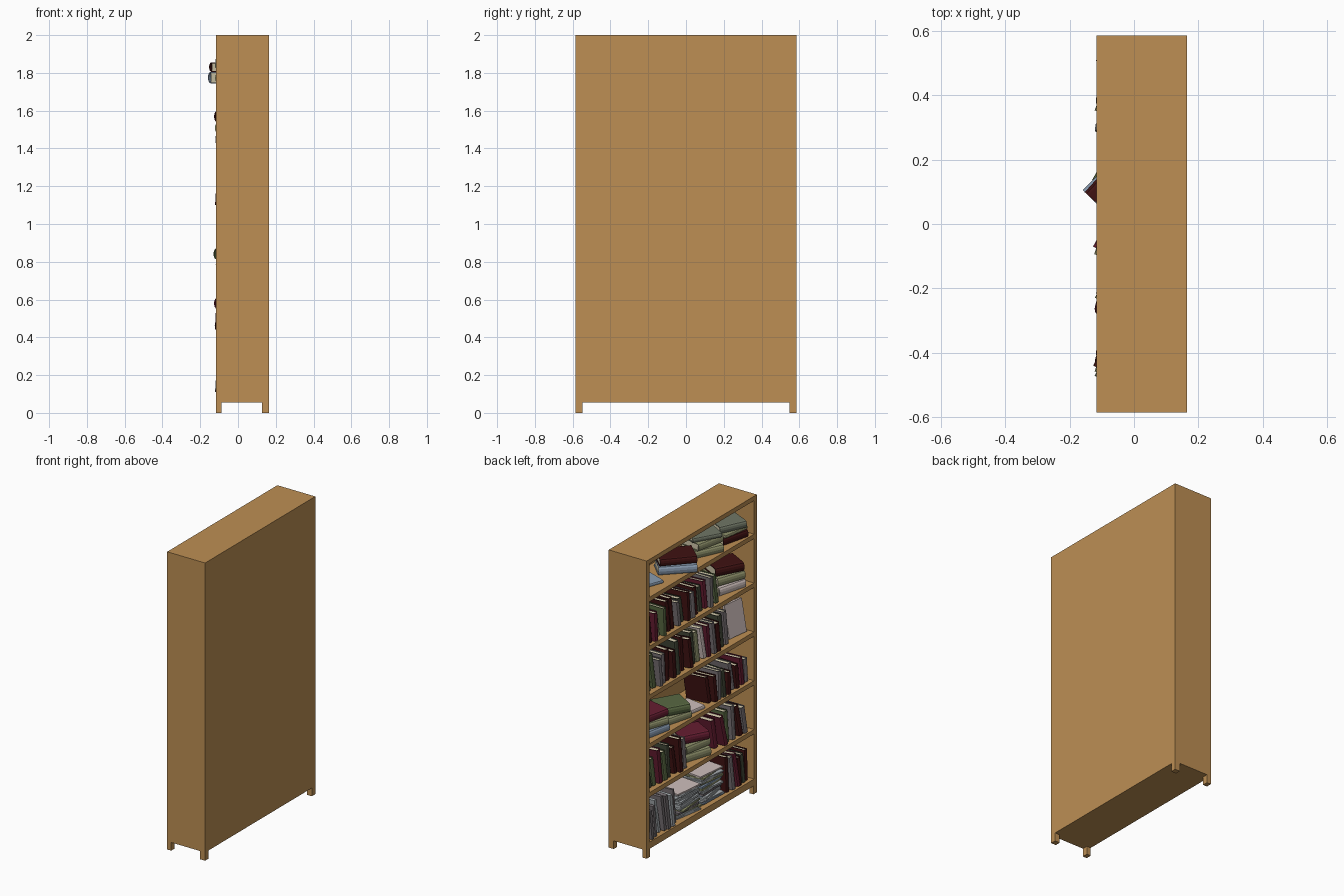
import bpy, bmesh, math, random
from mathutils import Matrix, Vector

if "Cube" in bpy.data.objects:
    bpy.data.objects.remove(bpy.data.objects["Cube"])

random.seed(11)
R = random.uniform

def mat(name, r, g, b):
    m = bpy.data.materials.new(name)
    m.diffuse_color = (r, g, b, 1)
    m.use_nodes = True
    m.node_tree.nodes["Principled BSDF"].inputs["Base Color"].default_value = m.diffuse_color
    return m

WOOD = mat("wood", 0.51, 0.275, 0.088)
PAPER = mat("paper", 0.66, 0.60, 0.42)
C = {
    "maroon": mat("maroon", 0.05, 0.006, 0.006),
    "red": mat("red", 0.13, 0.012, 0.03),
    "green": mat("green", 0.10, 0.14, 0.055),
    "dark": mat("dark", 0.055, 0.065, 0.04),
    "olive": mat("olive", 0.28, 0.29, 0.15),
    "grey": mat("grey", 0.19, 0.165, 0.175),
    "sage": mat("sage", 0.16, 0.18, 0.13),
    "blue": mat("blue", 0.25, 0.33, 0.44),
    "pale": mat("pale", 0.62, 0.52, 0.50),
    "silver": mat("silver", 0.40, 0.43, 0.45),
}

def finish(bm, name, mats):
    bmesh.ops.recalc_face_normals(bm, faces=bm.faces)
    me = bpy.data.meshes.new(name)
    bm.to_mesh(me)
    bm.free()
    for m in mats:
        me.materials.append(m)
    ob = bpy.data.objects.new(name, me)
    bpy.context.collection.objects.link(ob)
    return ob

def add_box(bm, a, b, mi=0):
    a, b = Vector(a), Vector(b)
    m = Matrix.Translation((a + b) / 2) @ Matrix.Diagonal((*(b - a), 1))
    vs = bmesh.ops.create_cube(bm, size=1, matrix=m)["verts"]
    for f in {f for v in vs for f in v.link_faces}:
        f.material_index = mi

def box(name, a, b, m):
    bm = bmesh.new()
    add_box(bm, a, b)
    return finish(bm, name, [m])

# Cabinet
X0, X1, Y, T = -0.117, 0.165, 0.585, 0.03
SHELF = [0.1, 0.433, 0.761, 1.089, 1.417, 1.745]
for s, n in ((1, "left"), (-1, "right")):
    y0, y1 = sorted((s * Y, s * (Y - T)))
    box(n + "_side", (X0, y0, 0.055), (X1, y1, 2), WOOD)
    l0, l1 = sorted((s * Y, s * (Y - 0.037)))
    box(n + "_front_leg", (X0, l0, 0), (X0 + 0.03, l1, 0.055), WOOD)
    box(n + "_back_leg", (X1 - 0.037, l0, 0), (X1, l1, 0.055), WOOD)
box("top_panel", (X0, -Y + T, 2 - T), (X1, Y - T, 2), WOOD)
box("back_panel", (X1 - 0.015, -Y + T, 0.055), (X1, Y - T, 2 - T), WOOD)
for i, z in enumerate(SHELF):
    box("shelf", (X0, -Y + T, 0.055 if i == 0 else z - T), (X1 - 0.015, Y - T, z), WOOD)

def place(bm, loc, rot):
    # Rotate, then drop the lowest point onto loc.z
    bm.transform(rot)
    low = min(v.co.z for v in bm.verts)
    bm.transform(Matrix.Translation((loc[0], loc[1], loc[2] - low)))

def rotation(lean=0, pitch=0, yaw=0):
    r = lambda a, ax: Matrix.Rotation(math.radians(a), 4, ax)
    return r(yaw, 'Z') @ r(pitch, 'Y') @ r(lean, 'X')

def book(loc, w, t, h, color, rot):
    # Hardback: C-shaped cover with a rounded spine at -x, paper block inside
    c, n = 0.005, 6
    def arc(half, bulge, x):
        return [(x - bulge * math.sin(math.pi * k / n), half * math.cos(math.pi * k / n))
                for k in range(n + 1)]
    x0 = -w / 2 + t * 0.3
    outer = [(w / 2, t / 2)] + arc(t / 2, t * 0.3, x0) + [(w / 2, -t / 2)]
    inner = [(w / 2, t / 2 - c)] + arc(t / 2 - c, t * 0.3 - c, x0) + [(w / 2, -t / 2 + c)]
    bm = bmesh.new()
    o = [bm.verts.new((x, y, -h / 2)) for x, y in outer]
    i = [bm.verts.new((x, y, -h / 2)) for x, y in inner]
    fs = [bm.faces.new((o[k], o[k + 1], i[k + 1], i[k])) for k in range(len(o) - 1)]
    ex = bmesh.ops.extrude_face_region(bm, geom=fs)["geom"]
    for v in ex:
        if isinstance(v, bmesh.types.BMVert):
            v.co.z += h
    m = 0.006
    add_box(bm, (x0, -t / 2 + c, -h / 2 + m), (w / 2 - m, t / 2 - c, h / 2 - m), 1)
    place(bm, loc, rot)
    finish(bm, "book", [C[color], PAPER])

def magazine(loc, w, t, h, color, rot):
    bm = bmesh.new()
    add_box(bm, (-w / 2, -t / 2, -h / 2), (w / 2, t / 2, h / 2))
    place(bm, loc, rot)
    finish(bm, "magazine", [C[color]])

def row(shelf, y, y_end, hs, colors, ts=(0.03, 0.042), lean=7, make=book):
    # Upright books spread evenly from left to right, slightly untidy
    step = (y - y_end) / len(colors)
    for k, color in enumerate(colors):
        t, h, w = min(R(*ts), step * 0.85), R(*hs), R(0.15, 0.18)
        make((R(-0.118, -0.088) + w / 2, y - step * (k + 0.5), SHELF[shelf]), w, t, h,
             color, rotation(-R(1, lean), R(0, 5), R(-6, 4)))

def stack(shelf, x, y, items, w=0.17, h=0.23):
    # Flat pile: items are (colour, thickness, yaw), bottom first
    z = SHELF[shelf]
    for color, t, yaw in items:
        book((x, y, z), w, t, h, color, rotation(90, 0, yaw))
        z += t + 0.001
        w, h = w * 0.97, h * 0.97

def pile(shelf, x, y, top):
    z = SHELF[shelf]
    while z < top:
        t = R(0.007, 0.014)
        magazine((x + R(-.008, .012), y + R(-.015, .015), z), 0.155, t, 0.21,
                 random.choice(["silver", "blue", "grey", "silver", "silver", "olive"]),
                 rotation(90, R(-1.5, 1.5), R(-10, 10)))
        z += t + 0.002
    magazine((x, y, z), 0.155, 0.01, 0.21, "pale", rotation(90, 0, -6))

# Top shelf: flat stacks, one jutting out at the front
stack(5, -0.014, 0.13, [("blue", 0.06, -45), ("maroon", 0.05, -42)], 0.17, 0.24)
stack(5, 0.03, 0.41, [("blue", 0.02, -20)], 0.14, 0.2)
stack(5, 0.0, -0.17, [("olive", 0.055, -25), ("olive", 0.05, -12), ("sage", 0.03, -30)], 0.17, 0.21)
stack(5, -0.01, -0.42, [("maroon", 0.05, -14), ("olive", 0.02, -8), ("sage", 0.05, -25)], 0.17, 0.2)

# Fifth shelf: upright row and a stack
row(4, 0.55, -0.20, (0.16, 0.21), ["maroon", "red", "olive", "green", "maroon", "maroon", "grey", "dark",
                                   "maroon", "grey", "maroon", "dark", "red", "grey", "green"])
stack(4, -0.01, -0.39, [("pale", 0.06, -15), ("olive", 0.06, -20), ("maroon", 0.06, -28)], 0.17, 0.21)

# Fourth shelf: long row and a pale book facing out
row(3, 0.55, -0.33, (0.18, 0.23), ["olive", "green", "grey", "grey", "maroon", "maroon", "dark", "maroon", "maroon",
                                   "dark", "olive", "pale", "red", "grey", "maroon", "dark", "grey"])
magazine((-0.045, -0.45, SHELF[3]), 0.15, 0.02, 0.22, "pale", rotation(0, 10, 0) @ rotation(0, 0, 80))

# Third shelf: two stacks, a loose flat book, upright row
stack(2, -0.01, 0.42, [("blue", 0.05, -12), ("olive", 0.05, -20), ("red", 0.05, -12)], 0.17, 0.21)
stack(2, -0.01, 0.18, [("olive", 0.05, -15), ("green", 0.06, -30)], 0.17, 0.2)
stack(2, -0.02, 0.0, [("pale", 0.025, -10)], 0.15, 0.13)
row(2, -0.09, -0.53, (0.15, 0.2), ["maroon", "maroon", "grey", "dark", "maroon", "grey", "maroon", "red", "grey"])

# Second shelf: uprights either side of a stack
row(1, 0.55, 0.13, (0.17, 0.23), ["dark", "green", "red", "green", "dark", "maroon", "maroon", "grey"])
stack(1, -0.01, -0.02, [("olive", 0.06, -18), ("olive", 0.055, -10), ("red", 0.06, -28)], 0.17, 0.21)
row(1, -0.16, -0.50, (0.18, 0.23), ["red", "red", "green", "grey", "maroon", "grey"], lean=12)

# Bottom shelf: thin uprights, magazine piles, books
row(0, 0.54, 0.23, (0.19, 0.24), ["grey", "grey", "silver", "grey", "grey", "silver", "grey"], (0.012, 0.025), 9, magazine)
pile(0, -0.015, 0.09, 0.26)
pile(0, -0.015, -0.15, 0.29)
row(0, -0.28, -0.53, (0.19, 0.24), ["maroon", "grey", "red", "maroon", "dark", "maroon"])
